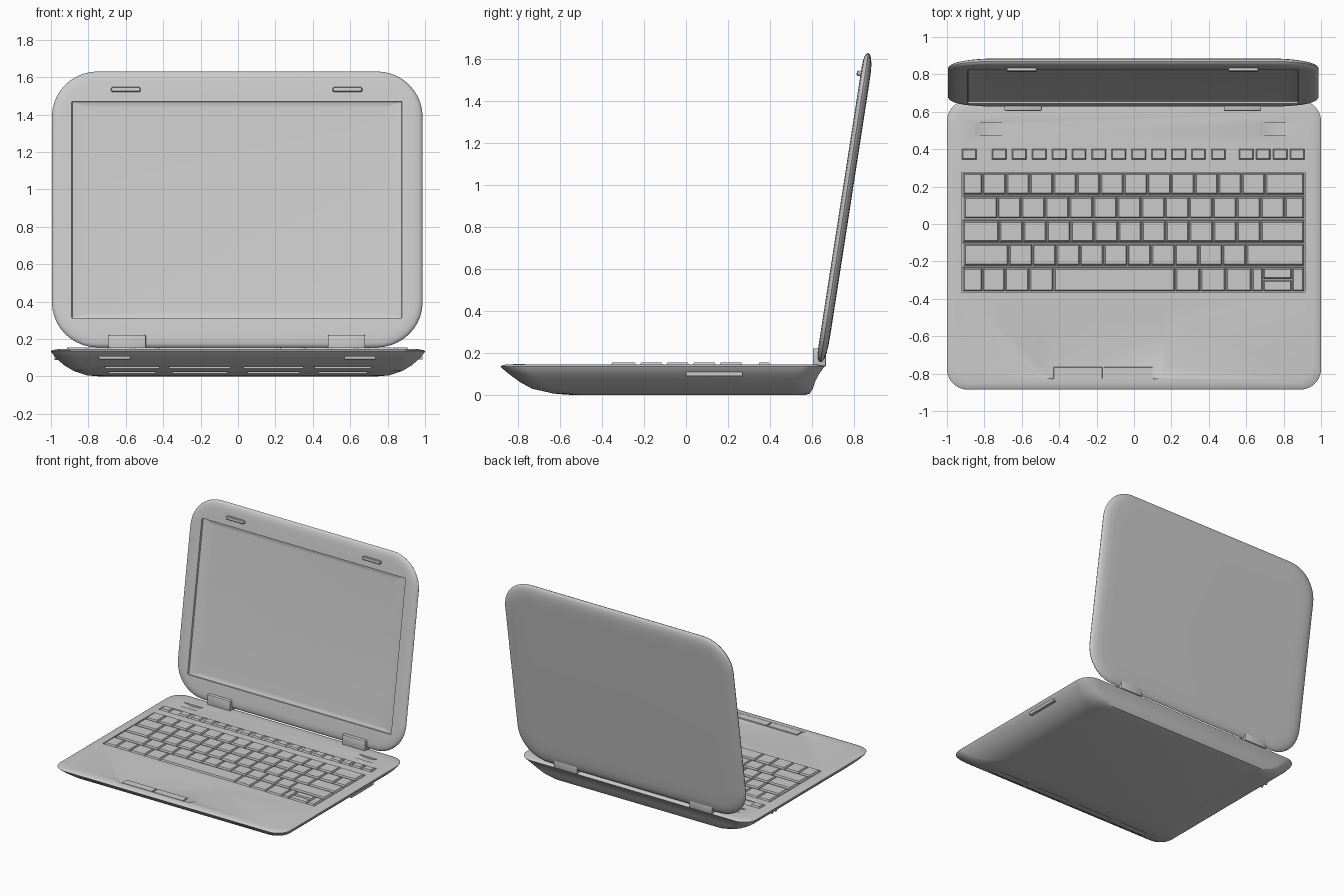
import bpy, bmesh, math
from mathutils import Matrix, Vector

if "Cube" in bpy.data.objects:
    bpy.data.objects.remove(bpy.data.objects["Cube"])

grey = bpy.data.materials.new("plain grey")
grey.use_nodes = True
grey.diffuse_color = (0.6, 0.6, 0.6, 1)
grey.node_tree.nodes["Principled BSDF"].inputs["Base Color"].default_value = (0.6, 0.6, 0.6, 1)


def smooth_by_angle(ob):
    bpy.ops.object.select_all(action='DESELECT')
    bpy.context.view_layer.objects.active = ob
    ob.select_set(True)
    bpy.ops.object.shade_smooth_by_angle(angle=math.radians(35))


def make(name, bm, smooth=True):
    bmesh.ops.recalc_face_normals(bm, faces=bm.faces)
    me = bpy.data.meshes.new(name)
    bm.to_mesh(me)
    bm.free()
    me.materials.append(grey)
    ob = bpy.data.objects.new(name, me)
    bpy.context.collection.objects.link(ob)
    if smooth:
        smooth_by_angle(ob)
    return ob


def area(me):
    return sum(p.area for p in me.polygons)


def carve(target, bm):
    """Cut the shapes in bm out of target, keeping only a sound result."""
    cutter = make("recess_cutter", bm, False)
    cutter.hide_render = True
    before = area(target.data)
    mod = target.modifiers.new("recess", 'BOOLEAN')
    mod.operation = 'DIFFERENCE'
    mod.object = cutter
    for solver in ('MANIFOLD', 'EXACT', 'FLOAT'):
        mod.solver = solver
        bpy.context.view_layer.update()
        graph = bpy.context.evaluated_depsgraph_get()
        result = bpy.data.meshes.new_from_object(target.evaluated_get(graph))
        if before < area(result) < before * 1.4:
            target.data = result
            break
    target.modifiers.remove(mod)
    bpy.data.objects.remove(cutter)


def rounded(x0, x1, y0, y1, r, n=10):
    """Outline of a rounded rectangle, always with the same point count."""
    pts = []
    corners = [(x1 - r, y1 - r), (x0 + r, y1 - r), (x0 + r, y0 + r), (x1 - r, y0 + r)]
    for i, (cx, cy) in enumerate(corners):
        for k in range(n + 1):
            a = math.pi / 2 * (i + k / n)
            pts.append((cx + r * math.cos(a), cy + r * math.sin(a)))
    return pts


def loft(bm, rings):
    loops = [[bm.verts.new(p) for p in ring] for ring in rings]
    for a, b in zip(loops, loops[1:]):
        for i in range(len(a)):
            j = (i + 1) % len(a)
            bm.faces.new((a[i], a[j], b[j], b[i]))
    bm.faces.new(loops[0][::-1])
    bm.faces.new(loops[-1])


def box(bm, x0, x1, y0, y1, z0, z1, taper=0.0):
    for v in bmesh.ops.create_cube(bm, size=1)["verts"]:
        t = taper if v.co.z > 0 else 0
        v.co = Vector((x0 + t if v.co.x < 0 else x1 - t,
                       y0 + t if v.co.y < 0 else y1 - t,
                       z0 if v.co.z < 0 else z1))


def rod(bm, centre, axis, radius, depth, sides):
    turn = Vector((0, 0, 1)).rotation_difference(Vector(axis)).to_matrix().to_4x4()
    bmesh.ops.create_cone(bm, cap_ends=True, segments=sides, radius1=radius, radius2=radius,
                          depth=depth, matrix=Matrix.Translation(centre) @ turn)


DECK = 0.146

# Base shell: stacked rounded outlines, shallow tray shape
bm = bmesh.new()
profile = [(0.74, -0.55, 0.57, 0), (0.81, -0.63, 0.59, 0.006), (0.88, -0.735, 0.605, 0.03),
           (0.93, -0.79, 0.615, 0.06), (0.975, -0.845, 0.635, 0.1), (0.995, -0.875, 0.653, 0.125),
           (1, -0.885, 0.66, 0.135), (0.992, -0.877, 0.652, 0.141), (0.96, -0.85, 0.62, DECK)]
loft(bm, [[(x, y, z) for x, y in rounded(-hx, hx, yf, yb, 0.11)] for hx, yf, yb, z in profile])
base = make("base_shell", bm, False)


# Key layout: each row is (front, back, key edges)
def edges(left, first, step, count, *rest):
    return [left] + [first + step * i for i in range(count)] + list(rest)


rows = [
    (0.157, 0.272, edges(-0.915, -0.81, 0.126, 13, 0.91)),
    (0.03, 0.145, edges(-0.91, -0.73, 0.128, 13, 0.91)),
    (-0.097, 0.017, edges(-0.915, -0.72, 0.127, 12, 0.91)),
    (-0.222, -0.108, edges(-0.91, -0.67, 0.127, 11, 0.91)),
    (-0.36, -0.235, [-0.915, -0.81, -0.69, -0.56, -0.43, 0.22, 0.355, 0.49, 0.63, 0.69]),
]
keys = [(a, b, y0, y1) for y0, y1, xs in rows for a, b in zip(xs, xs[1:])]
keys += [(0.69, 0.845, -0.36, -0.3), (0.69, 0.845, -0.295, -0.235), (0.845, 0.91, -0.36, -0.235)]
top_keys = [-0.88] + [-0.72 + 0.1065 * i for i in range(12)] + [0.6, 0.69, 0.782, 0.873]
keys += [(x - 0.042, x + 0.042, 0.342, 0.404) for x in top_keys]

# Key wells
bm = bmesh.new()
for y0, y1, xs in rows:
    box(bm, -0.921, 0.916, y0 - 0.003, y1 + 0.003, 0.137, 0.2)
box(bm, -0.925, 0.919, 0.338, 0.408, 0.141, 0.2)
carve(base, bm)

# Touchpad hollow with softly sloping rim at the back
bm = bmesh.new()
loft(bm, [[(x, y, z) for x, y in rounded(-0.5 - t / 4, 0.17 + t / 4, -0.83, -0.52 + t, 0.09)]
          for z, t in ((0.139, 0.0), (0.147, 0.09), (0.2, 0.09))])
carve(base, bm)

# Latch scoops beside the hinges
bm = bmesh.new()
for x in (-0.765, 0.755):
    rod(bm, (x, 0.507, DECK + 0.235), (0, 1, 0), 0.25, 0.065, 97)
carve(base, bm)

# Front vents, finger notches and the right port
bm = bmesh.new()
for x0, x1 in ((-0.71, -0.42), (-0.37, -0.04), (0.03, 0.35), (0.41, 0.71)):
    box(bm, x0, x1, -0.95, -0.755, 0.043, 0.054)
    box(bm, x0 + 0.02, x1 - 0.02, -0.95, -0.66, 0.016, 0.025)
for x in (-0.66, 0.652):
    box(bm, x - 0.083, x + 0.083, -0.95, -0.82, 0.092, 0.106)
box(bm, -1.1, -0.95, 0.4, 0.53, 0.094, 0.111)
carve(base, bm)
smooth_by_angle(base)

# Keys: small tapered caps
bm = bmesh.new()
for x0, x1, y0, y1 in keys:
    box(bm, x0 + 0.001, x1 - 0.001, y0, y1, 0.135, 0.154, 0.008)
make("keyboard_keys", bm, False)

# Touchpad buttons, split in the middle
bm = bmesh.new()
box(bm, -0.43, -0.168, -0.828, -0.765, 0.135, 0.147, 0.002)
box(bm, -0.162, 0.1, -0.828, -0.765, 0.135, 0.147, 0.002)
make("touchpad_buttons", bm, False)

# Sockets on the right side and connector on the left side
bm = bmesh.new()
for y in (0.28, 0.325):
    rod(bm, (-0.965, y, 0.1), (1, 0, 0), 0.012, 0.03, 16)
make("audio_sockets", bm)
bm = bmesh.new()
box(bm, -0.97, -0.94, 0.412, 0.518, 0.1, 0.105)
make("right_port_tongue", bm, False)
bm = bmesh.new()
box(bm, 0.93, 0.987, 0.0, 0.27, 0.09, 0.11)
make("left_port_block", bm, False)

# Lid: flat back, rounded rim, flat bezel and sunken screen
TILT = math.radians(-8.8)
LID_AT = Vector((0, 0.642, 0.155))
HEIGHT = 1.493
lid_profile = [(0.16, 0.026), (0.09, 0.025), (0.05, 0.022), (0.02, 0.015), (0.005, 0.007), (0, -0.001),
               (0.005, -0.01), (0.018, -0.017), (0.045, -0.021), (0.07, -0.022)]
rings = [[(x, w, z) for x, z in rounded(-0.995 + i, 0.987 - i, i, HEIGHT - i, 0.245 - i * 0.9)]
         for i, w in lid_profile]
for i, w in ((0, -0.022), (0.004, -0.01), (0.04, -0.005), (0.09, -0.002)):
    rings.append([(x, w, z) for x, z in
                  rounded(-0.89 + i, 0.878 - i, 0.155 + i / 3, 1.328 - i / 3, 0.006)])
bm = bmesh.new()
loft(bm, rings)
lid = make("screen_lid", bm)
lid.location = LID_AT
lid.rotation_euler.x = TILT

# Lid bumpers: capsule pads above the screen
for side, x in (("right", -0.6), ("left", 0.585)):
    bm = bmesh.new()
    loft(bm, [[(px, w, pz) for px, pz in
               rounded(x - 0.08 + i, x + 0.08 - i, 1.378 + i, 1.403 - i, 0.012 - i, 5)]
              for i, w in ((0, -0.015), (0, -0.036), (0.004, -0.041))])
    bumper = make(side + "_lid_bumper", bm)
    bumper.location = LID_AT
    bumper.rotation_euler.x = TILT

# Hinges: blocks joining lid and base
for side, x in (("right", -0.593), ("left", 0.58)):
    bm = bmesh.new()
    box(bm, x - 0.1, x + 0.1, 0.605, 0.668, 0.135, 0.222)
    bmesh.ops.bevel(bm, geom=bm.edges[:], offset=0.006, segments=2, affect='EDGES', profile=0.5)
    make(side + "_hinge", bm)
